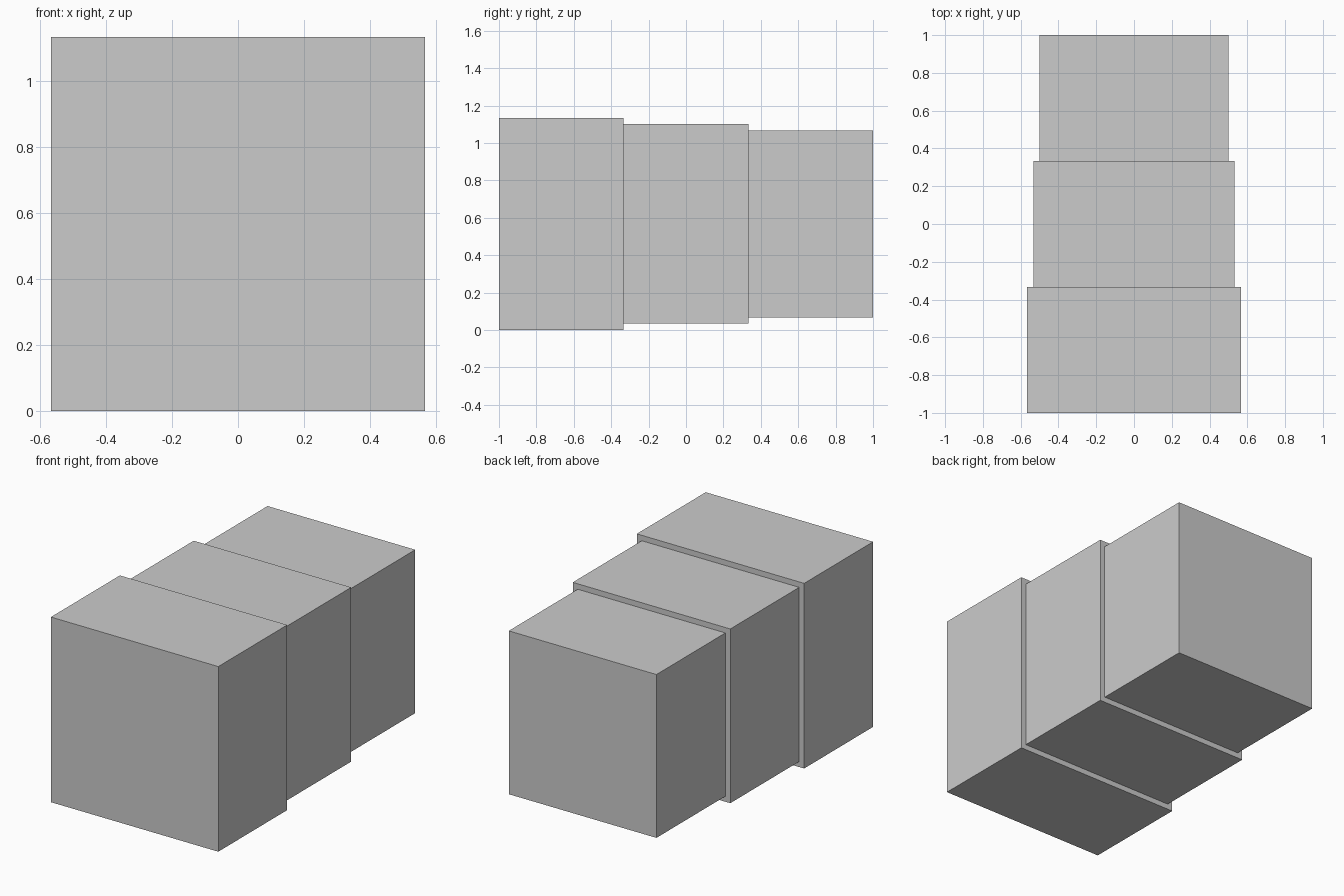
import bpy

if "Cube" in bpy.data.objects:
    bpy.data.objects.remove(bpy.data.objects["Cube"])

DEPTH = 2 / 3       # length of each section along y
CENTRE_Z = 0.5667   # shared axis height


def section(name, size, y):
    """Square block centred on the shared axis."""
    bpy.ops.mesh.primitive_cube_add(size=1, location=(0, y, CENTRE_Z))
    block = bpy.context.object
    block.name = name
    block.scale = (size, DEPTH, size)
    bpy.ops.object.transform_apply(location=False, rotation=False, scale=True)


# Three blocks stepping down in size from front to back
for i, name in enumerate(("front_block", "middle_block", "back_block")):
    section(name, 1.1333 - i * 0.0667, (i - 1) * DEPTH)
